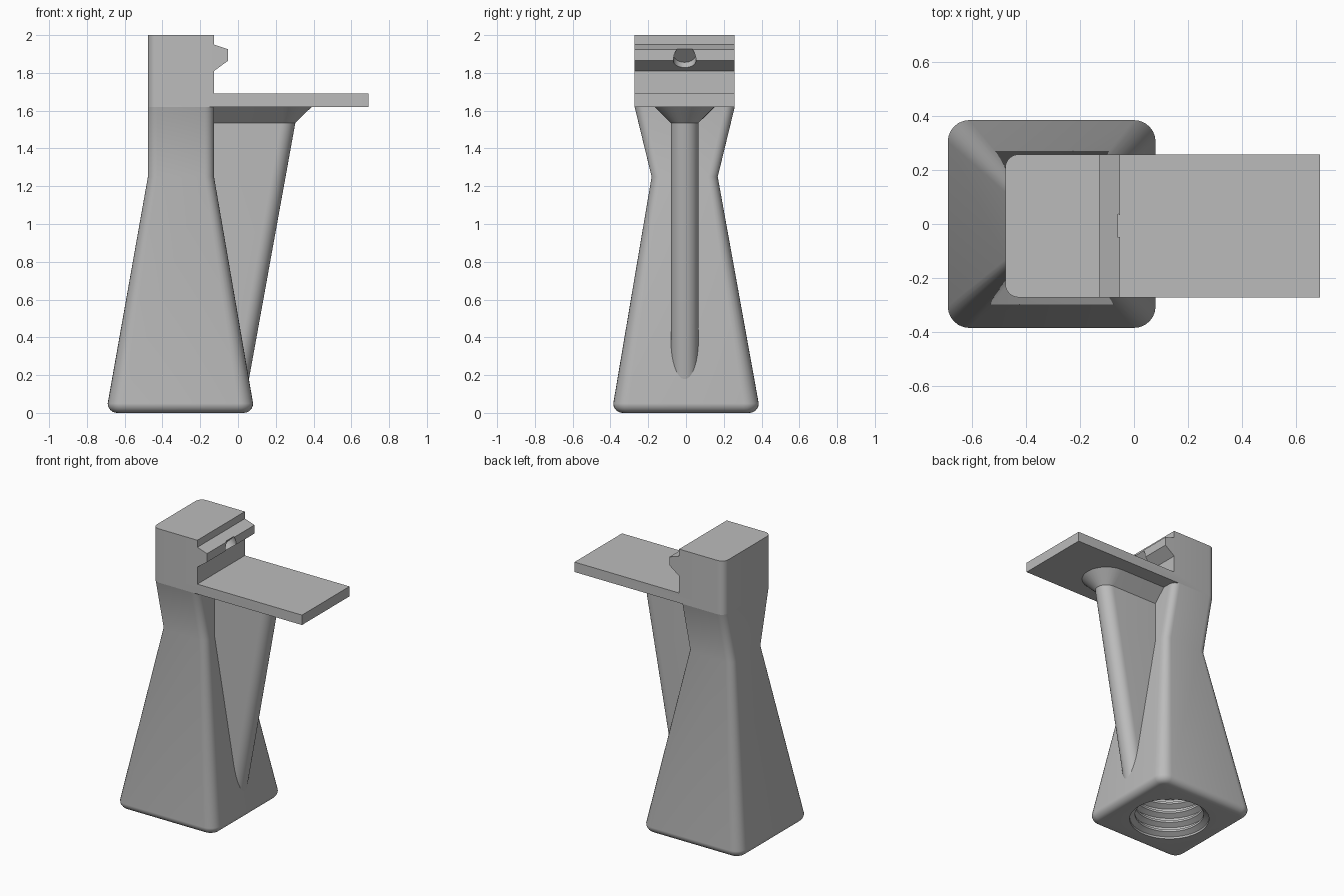
import bpy, bmesh, math
from mathutils import Vector, Matrix

if "Cube" in bpy.data.objects:
    bpy.data.objects.remove(bpy.data.objects["Cube"], do_unlink=True)

grey = bpy.data.materials.new("light grey plastic")
grey.use_nodes = True
GREY = (0.5, 0.5, 0.5, 1)
grey.diffuse_color = GREY
next(n for n in grey.node_tree.nodes if n.type == 'BSDF_PRINCIPLED').inputs["Base Color"].default_value = GREY

XC, YC = -0.302, -0.007      # column axis and slight sideways offset


def finish(name, bm):
    bmesh.ops.recalc_face_normals(bm, faces=bm.faces[:])
    mesh = bpy.data.meshes.new(name)
    bm.to_mesh(mesh)
    bm.free()
    mesh.materials.append(grey)
    obj = bpy.data.objects.new(name, mesh)
    bpy.context.collection.objects.link(obj)
    return obj


def loft(name, rings):
    """Skin a stack of equal-length rings and cap both ends."""
    bm = bmesh.new()
    loops = [[bm.verts.new(p) for p in ring] for ring in rings]
    n = len(loops[0])
    for a, b in zip(loops, loops[1:]):
        for i in range(n):
            j = (i + 1) % n
            bm.faces.new((a[i], a[j], b[j], b[i]))
    bm.faces.new(loops[0][::-1])
    bm.faces.new(loops[-1])
    return finish(name, bm)


def rounded_rect(cx, cy, hx, hy, r, z, seg=6):
    pts = []
    for q, (sx, sy) in enumerate(((1, 1), (-1, 1), (-1, -1), (1, -1))):
        for k in range(seg + 1):
            a = math.pi / 2 * (q + k / seg)
            pts.append((cx + sx * (hx - r) + r * math.cos(a),
                        cy + sy * (hy - r) + r * math.sin(a), z))
    return pts


def circle(r, z, n=48):
    return [(XC + r * math.cos(2 * math.pi * i / n),
             r * math.sin(2 * math.pi * i / n), z) for i in range(n)]


def cut(obj, cutter):
    mod = obj.modifiers.new("hole", 'BOOLEAN')
    mod.operation = 'DIFFERENCE'
    mod.solver = 'EXACT'
    mod.object = cutter
    bpy.context.view_layer.objects.active = obj
    bpy.ops.object.modifier_apply(modifier=mod.name)
    bpy.data.objects.remove(cutter, do_unlink=True)


# Tapered column with a filleted foot, a narrow neck and a wider shoulder
FILLET, HALF, NECK, HEAD = 0.05, 0.385, 0.175, 0.265
rings = []
for k in range(7):
    a = math.pi / 2 * k / 6
    inset = FILLET * (1 - math.sin(a))
    rings.append(rounded_rect(XC - 0.003, 0, HALF - inset, HALF - inset,
                              0.08 - inset, FILLET * (1 - math.cos(a))))
rings.append(rounded_rect(XC, YC, NECK, NECK, 0.05, 1.25))
rings.append(rounded_rect(XC, YC, NECK, HEAD, 0.05, 1.62))
rings.append(rounded_rect(XC, YC, NECK - 0.02, HEAD - 0.02, 0.03, 1.66))
column = loft("column", rings)

# Threaded socket in the underside
PITCH, MAJOR, MINOR = 0.07, 0.26, 0.225
thread = [circle(MAJOR, -0.02), circle(MAJOR, 0.015)]
for i in range(7):
    z = 0.015 + i * PITCH
    thread += [circle(MINOR, z + 0.02), circle(MINOR, z + 0.035),
               circle(MAJOR, z + 0.055), circle(MAJOR, z + PITCH)]
cut(column, loft("thread_cutter", thread))

# Head block, lip and shelf as one extruded side profile
profile = [(-0.477, 1.62), (0.69, 1.62), (0.69, 1.69), (-0.127, 1.69),
           (-0.127, 1.81), (-0.052, 1.865), (-0.052, 1.925), (-0.127, 1.95),
           (-0.127, 2), (-0.477, 2)]
bm = bmesh.new()
face = bm.faces.new([bm.verts.new((x, YC - HEAD, z)) for x, z in profile])
ext = bmesh.ops.extrude_face_region(bm, geom=[face])["geom"]
bmesh.ops.translate(bm, vec=(0, 2 * HEAD, 0),
                    verts=[v for v in ext if isinstance(v, bmesh.types.BMVert)])
back_edges = [e for e in bm.edges if all(v.co.x < -0.47 for v in e.verts)
              and abs(e.verts[0].co.z - e.verts[1].co.z) > 0.1]
bmesh.ops.bevel(bm, geom=back_edges, offset=0.05, segments=6, profile=0.5,
                affect='EDGES')
head = finish("head_and_shelf", bm)

# Slanted blind hole in the lip
axis = Vector((-1, 0, 1)).normalized()
start, depth = Vector((-0.052, YC, 1.863)), 0.05
bm = bmesh.new()
turn = axis.to_track_quat('Z', 'Y').to_matrix().to_4x4()
bmesh.ops.create_cone(bm, cap_ends=True, segments=32, radius1=0.06, radius2=0.06,
                      depth=0.15,
                      matrix=Matrix.Translation(start + axis * (depth - 0.075)) @ turn)
cut(head, finish("lip_hole_cutter", bm))


# Round-nosed brace under the shelf, flaring where it meets it
def brace_ring(z, outer, inner, r, seg=16):
    pts = [(outer - r + r * math.cos(a), YC + r * math.sin(a), z)
           for a in (math.pi * (k / seg - 0.5) for k in range(seg + 1))]
    return pts + [(inner, YC + r, z), (inner, YC - r, z)]


def nose(z):
    return 0.06 + 0.181 * (z - 0.19)


W = 0.073
loft("brace", [brace_ring(0.1, nose(0.1), -0.033, W),
               brace_ring(0.55, nose(0.55), -0.035, W),
               brace_ring(1.25, nose(1.25), -0.25, W),
               brace_ring(1.535, nose(1.535), -0.25, W),
               brace_ring(1.62, 0.39, -0.25, 0.16),
               brace_ring(1.65, 0.39, -0.25, 0.16)])

# Smooth curved surfaces, keep sharp edges
for obj in bpy.context.scene.objects:
    obj.select_set(obj.type == 'MESH')
bpy.context.view_layer.objects.active = column
bpy.ops.object.shade_smooth_by_angle(angle=math.radians(25))
